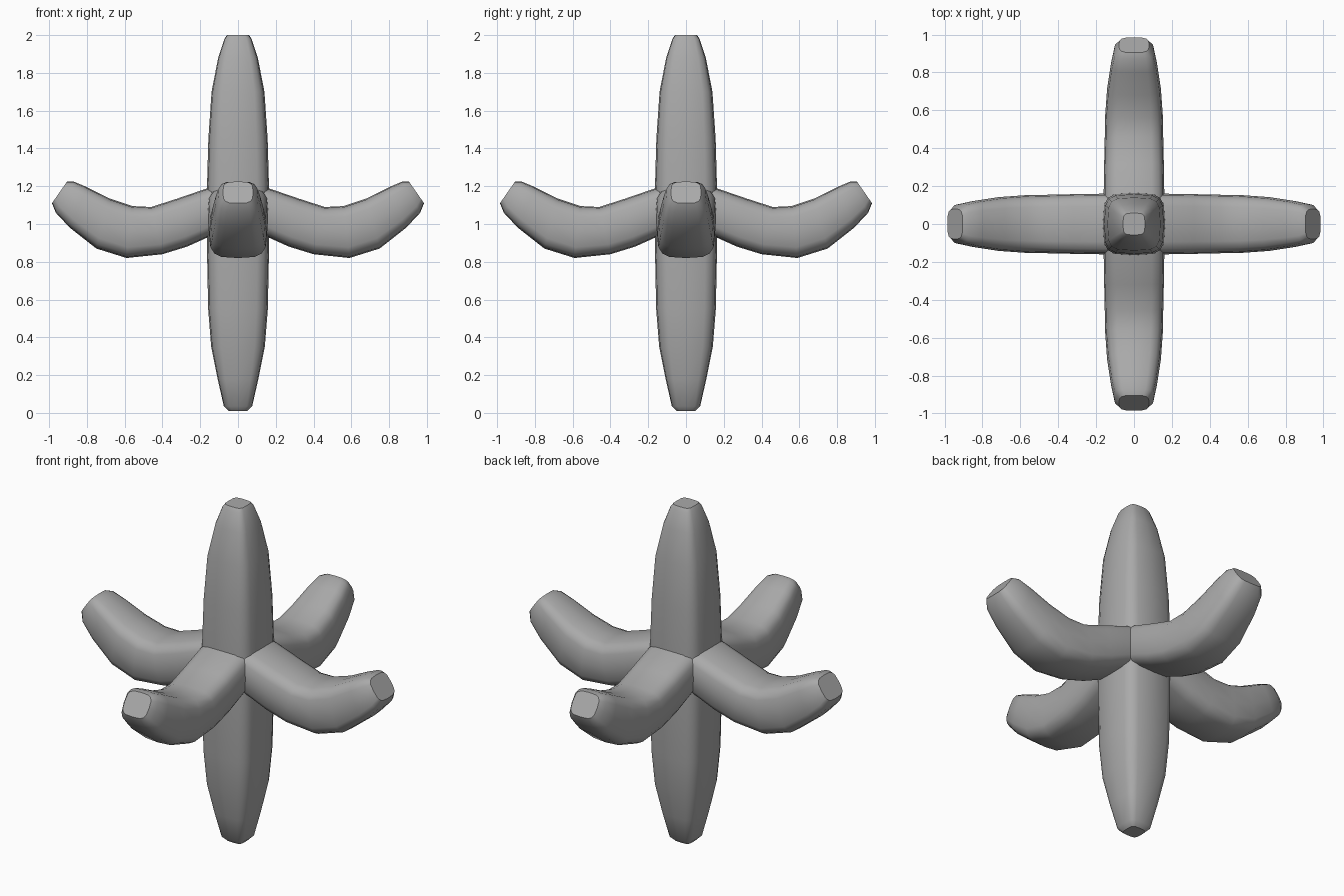
import bpy, bmesh, math
from mathutils import Matrix, Vector

if "Cube" in bpy.data.objects:
    bpy.data.objects.remove(bpy.data.objects["Cube"])

SIDES = 16

grey = bpy.data.materials.new("mid_grey")
grey.diffuse_color = (0.4, 0.4, 0.4, 1)
grey.use_nodes = True
grey.node_tree.nodes["Principled BSDF"].inputs["Base Color"].default_value = grey.diffuse_color


def ring(center, u, v, p):
    """Rounded-square ring with half axes u and v."""
    pts = []
    for i in range(SIDES):
        a = 2 * math.pi * i / SIDES
        c, s = math.cos(a), math.sin(a)
        pts.append(center + u * math.copysign(abs(c) ** (2 / p), c)
                   + v * math.copysign(abs(s) ** (2 / p), s))
    return pts


def loft(name, rings, turn=0.0):
    """Skin a list of rings into a closed, smooth object."""
    bm = bmesh.new()
    loops = [[bm.verts.new(p) for p in r] for r in rings]
    for a, b in zip(loops, loops[1:]):
        for i in range(SIDES):
            j = (i + 1) % SIDES
            bm.faces.new((a[i], a[j], b[j], b[i]))
    bm.faces.new(loops[0])
    bm.faces.new(loops[-1])
    bmesh.ops.recalc_face_normals(bm, faces=bm.faces)
    bm.transform(Matrix.Rotation(turn, 4, 'Z'))
    mesh = bpy.data.meshes.new(name)
    bm.to_mesh(mesh)
    bm.free()
    mesh.materials.append(grey)
    obj = bpy.data.objects.new(name, mesh)
    bpy.context.collection.objects.link(obj)
    bpy.ops.object.select_all(action='DESELECT')
    obj.select_set(True)
    bpy.context.view_layer.objects.active = obj
    bpy.ops.object.shade_smooth_by_angle(angle=math.radians(40))


# Upright spindle: height, half width
spindle = [(0.01, 0.05), (0.035, 0.075), (0.18, 0.108), (0.35, 0.142),
           (0.55, 0.158), (0.85, 0.164), (1.2, 0.164), (1.45, 0.157),
           (1.7, 0.14), (1.88, 0.105), (1.98, 0.072), (2.0, 0.058)]
loft("upright_spindle",
     [ring(Vector((0, 0, z)), Vector((w, 0, 0)), Vector((0, w, 0)), 4)
      for z, w in spindle])

# Upturned arm: top (x, z), bottom (x, z), half width
arm = [((0.05, 1.21), (0.05, 0.97), 0.155),
       ((0.16, 1.19), (0.17, 0.925), 0.16),
       ((0.32, 1.135), (0.27, 0.88), 0.158),
       ((0.46, 1.09), (0.40, 0.84), 0.155),
       ((0.56, 1.095), (0.59, 0.82), 0.152),
       ((0.68, 1.135), (0.75, 0.87), 0.142),
       ((0.80, 1.195), (0.89, 0.98), 0.122),
       ((0.87, 1.225), (0.965, 1.06), 0.105),
       ((0.905, 1.225), (0.985, 1.11), 0.08)]
arm_rings = []
for (tx, tz), (bx, bz), w in arm:
    top, bottom = Vector((tx, 0, tz)), Vector((bx, 0, bz))
    arm_rings.append(ring((top + bottom) / 2, Vector((0, w, 0)),
                          (top - bottom) / 2, 3.6))

for k, side in enumerate(("right", "back", "left", "front")):
    loft(side + "_arm", arm_rings, k * math.pi / 2)
